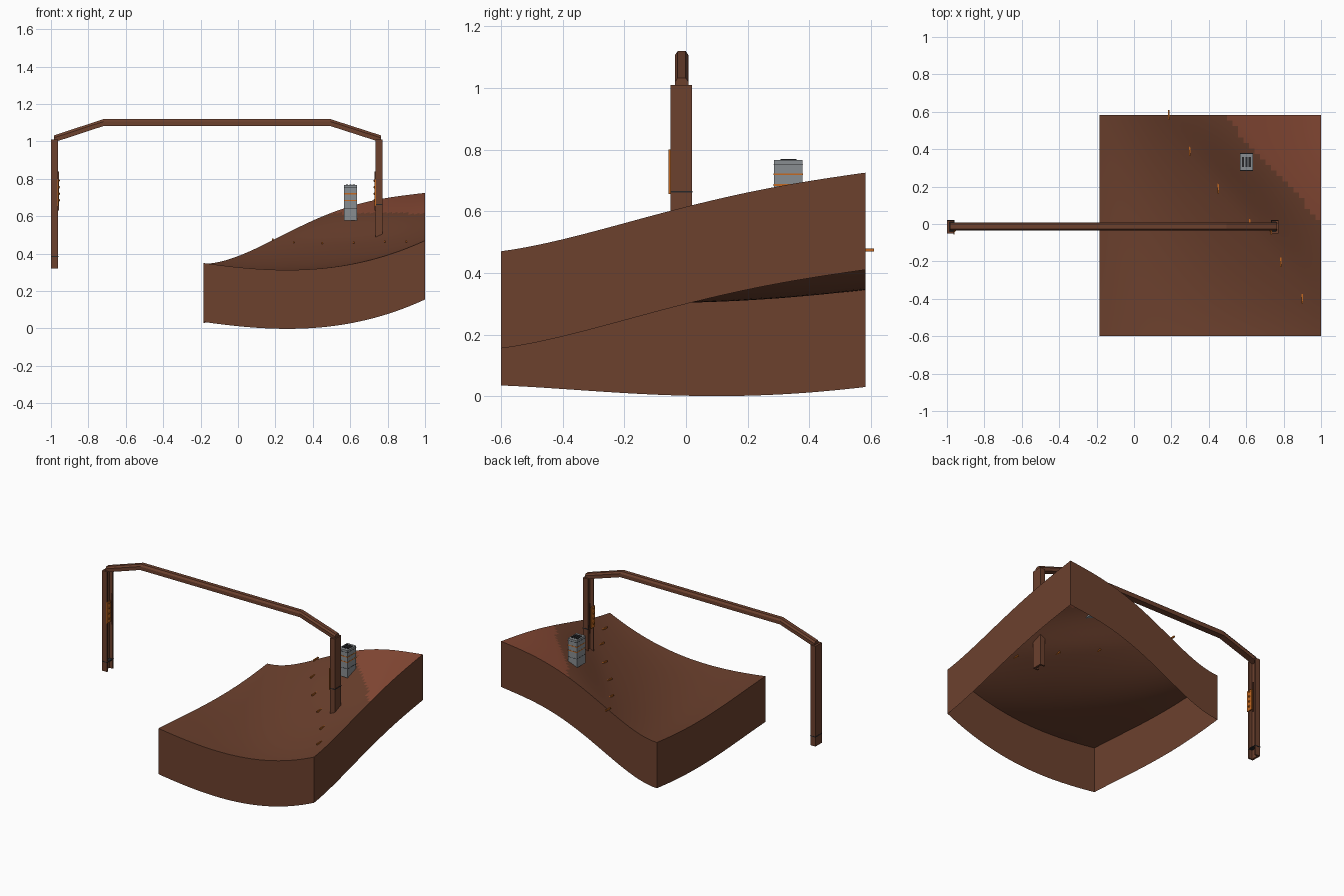
import bpy, bmesh, math
from mathutils import Vector

if "Cube" in bpy.data.objects:
    bpy.data.objects.remove(bpy.data.objects["Cube"], do_unlink=True)


def material(name, rgb):
    m = bpy.data.materials.new(name)
    m.use_nodes = True
    m.diffuse_color = (*rgb, 1)
    m.node_tree.nodes["Principled BSDF"].inputs["Base Color"].default_value = (*rgb, 1)
    return m


BROWN = material("rust brown", (0.15, 0.052, 0.027))
RED = material("red earth", (0.25, 0.07, 0.037))
ORANGE = material("bright orange", (0.55, 0.14, 0.015))
GREY = material("concrete grey", (0.25, 0.27, 0.285))
DARK = material("dark iron", (0.02, 0.02, 0.022))


def finish(name, bm, *mats, normals=True):
    if normals:
        bmesh.ops.recalc_face_normals(bm, faces=bm.faces)
    mesh = bpy.data.meshes.new(name)
    bm.to_mesh(mesh)
    bm.free()
    obj = bpy.data.objects.new(name, mesh)
    bpy.context.collection.objects.link(obj)
    for m in mats:
        mesh.materials.append(m)
    return obj


def add_box(bm, lo, hi):
    lo, hi = Vector(lo), Vector(hi)
    made = bmesh.ops.create_cube(bm, size=1)
    for v in made["verts"]:
        v.co = (lo + hi) / 2 + v.co * (hi - lo)


def boxes(name, mat, pairs):
    bm = bmesh.new()
    for lo, hi in pairs:
        add_box(bm, lo, hi)
    return finish(name, bm, mat)


# Ground: four edge profiles blended into one height field
X0, X1, Y0, Y1, DEPTH, N = -0.185, 1.0, -0.6, 0.582, 0.315, 40
FRONT = (0.35, 0.318, 0.318, 0.365, 0.47)
BACK = (0.345, 0.435, 0.58, 0.68, 0.725)
LEFT = (0.35, 0.332, 0.317, 0.32, 0.345)
RIGHT = (0.47, 0.533, 0.612, 0.678, 0.725)


def edge(values, t):
    total, n = 0, len(values) - 1
    for i, value in enumerate(values):
        for j in range(n + 1):
            if j != i:
                value *= (t * n - j) / (i - j)
        total += value
    return total


def mix(a, b, t):
    return a + (b - a) * t


def height(x, y):
    u, v = (x - X0) / (X1 - X0), (y - Y0) / (Y1 - Y0)
    across = mix(edge(FRONT, u), edge(BACK, u), v)
    along = mix(edge(LEFT, v), edge(RIGHT, v), u)
    corners = mix(mix(FRONT[0], FRONT[-1], u), mix(BACK[0], BACK[-1], u), v)
    # hollow on the low side of the slope
    t = min(1, max(0, (0.4 - (x + 0.85 * y - 0.62)) / 0.4))
    hollow = 0.055 * 16 * u * (1 - u) * v * (1 - v) * t * t * (3 - 2 * t)
    return across + along - corners - hollow


bm = bmesh.new()
grid = []
for j in range(N + 1):
    y = mix(Y0, Y1, j / N)
    xs = [mix(X0, X1, i / N) for i in range(N + 1)]
    grid.append([bm.verts.new((x, y, height(x, y))) for x in xs])
for j in range(N):
    for i in range(N):
        f = bm.faces.new((grid[j][i], grid[j][i + 1], grid[j + 1][i + 1], grid[j + 1][i]))
        f.material_index = int(f.calc_center_median().z > 0.615)
# Skirt hanging from the rim, open underneath
rim = grid[0][:-1] + [r[-1] for r in grid[:-1]] + grid[-1][:0:-1] + [r[0] for r in grid[:0:-1]]
low = [bm.verts.new(v.co - Vector((0, 0, DEPTH))) for v in rim]
for k in range(len(rim)):
    n = (k + 1) % len(rim)
    bm.faces.new((rim[k], low[k], low[n], rim[n]))
ground = finish("ground", bm, BROWN, RED, normals=False)
bpy.context.view_layer.objects.active = ground
ground.select_set(True)
bpy.ops.object.shade_smooth_by_angle(angle=math.radians(35))
ground.select_set(False)

# Gantry legs: channels open towards each other, with plates and bolts
for side, outer, inward, band in (("right", -1.0, 1, 0.385), ("left", 0.772, -1, 0.663)):
    def span(a, b, y0, y1, z0, z1):
        xs = sorted((outer + inward * a, outer + inward * b))
        return (xs[0], y0, z0), (xs[1], y1, z1)

    boxes(side + "_leg", BROWN, [
        span(0, 0.014, -0.05, 0.02, 0.32, 1.01),
        span(0.014, 0.038, -0.05, -0.04, 0.32, 1.01),
        span(0.014, 0.038, 0.01, 0.02, 0.32, 1.01)])
    boxes(side + "_leg_band", DARK, [span(-0.001, 0.039, -0.051, 0.021, band - 0.003, band + 0.003)])
    boxes(side + "_leg_plate", ORANGE, [span(0.034, 0.041, -0.056, -0.012, 0.655, 0.8)])
    bm = bmesh.new()
    for k in range(4):
        made = bmesh.ops.create_icosphere(bm, subdivisions=1, radius=0.008)
        spot = Vector((outer + inward * 0.041, -0.035, 0.685 + 0.035 * k))
        bmesh.ops.translate(bm, verts=made["verts"], vec=spot)
    finish(side + "_leg_bolts", bm, ORANGE)
    boxes(side + "_leg_rail", BROWN, [span(0.038, 0.043, 0.0, 0.008, 0.63, 0.84)])

# Overhead beam: chamfered section swept along a bent path
path = [(-0.985, 1.013), (-0.72, 1.1), (0.495, 1.1), (0.765, 1.013)]
section = [(-0.036, -0.018), (0.008, -0.018), (0.008, 0.006), (-0.001, 0.019),
           (-0.027, 0.019), (-0.036, 0.006)]
bm = bmesh.new()
rings = [[bm.verts.new((x, y, z + dz)) for y, dz in section] for x, z in path]
for a, b in zip(rings, rings[1:]):
    for k in range(len(section)):
        n = (k + 1) % len(section)
        bm.faces.new((a[k], a[n], b[n], b[k]))
bm.faces.new(rings[0])
bm.faces.new(rings[-1])
finish("overhead_beam", bm, BROWN)

# Vent block with stripes and a slotted top
VX0, VX1, VY0, VY1 = 0.567, 0.635, 0.285, 0.378
boxes("vent_block", GREY, [((VX0, VY0, 0.578), (VX1, VY1, 0.766))])
for name, mat, levels in (("vent_stripes", ORANGE, (0.685, 0.72)),
                          ("vent_seams", DARK, (0.64, 0.752))):
    h = 0.003 if mat is ORANGE else 0.001
    boxes(name, mat, [((VX0 - 0.001, VY0 - 0.001, z - h), (VX1 + 0.001, VY1 + 0.001, z + h))
                      for z in levels])
boxes("vent_slots", DARK, [((x - 0.006, 0.306, 0.765), (x + 0.006, 0.358, 0.77))
                           for x in (0.583, 0.601, 0.619)])

# Row of marker pegs along the slope
pegs = [(0.185, 0.583), (0.297, 0.39), (0.45, 0.19), (0.62, 0.0), (0.785, -0.205), (0.9, -0.4)]
boxes("marker_pegs", ORANGE, [
    ((x - 0.004, y - 0.026, height(x, y) - 0.002), (x + 0.004, y + 0.026, height(x, y) + 0.008))
    for x, y in pegs])
